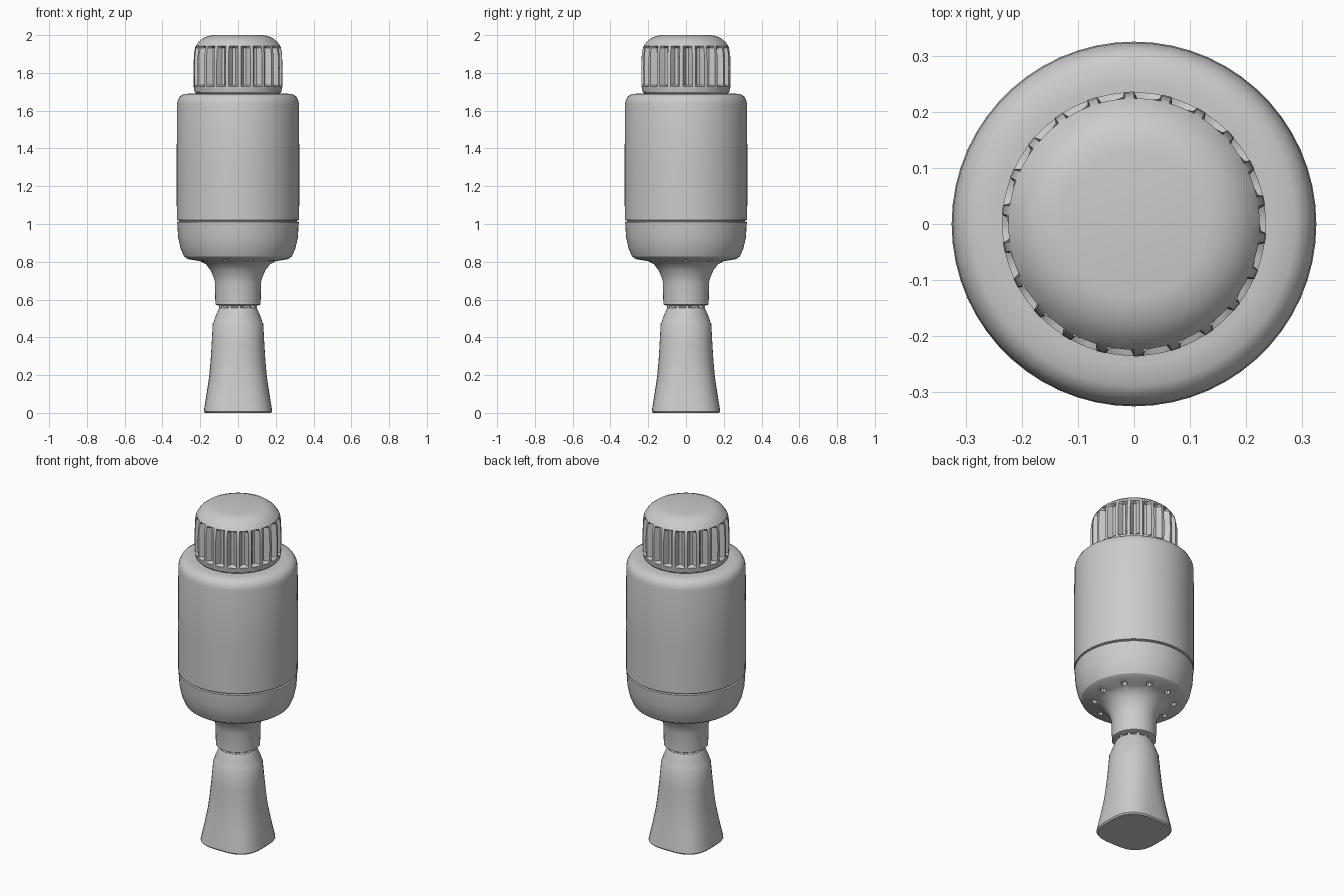
import bpy, bmesh
from math import cos, sin, pi, radians

if "Cube" in bpy.data.objects:
    bpy.data.objects.remove(bpy.data.objects["Cube"])


def lathe(name, profile, seg=48, shape=None, smooth=30):
    """Closed turned solid; profile runs bottom to top as (radius, z).
    shape(row, column, angle, radius) may alter the radius."""
    bm = bmesh.new()
    rings = []
    for i, (r, z) in enumerate(profile):
        ring = []
        for k in range(seg):
            a = 2 * pi * k / seg
            rr = shape(i, k, a, r) if shape else r
            ring.append(bm.verts.new((rr * cos(a), rr * sin(a), z)))
        rings.append(ring)
    for lo, hi in zip(rings, rings[1:]):
        for k in range(seg):
            n = (k + 1) % seg
            bm.faces.new((lo[k], lo[n], hi[n], hi[k]))
    bm.faces.new(rings[0][::-1])
    bm.faces.new(rings[-1])
    mesh = bpy.data.meshes.new(name)
    bm.to_mesh(mesh)
    bm.free()
    ob = bpy.data.objects.new(name, mesh)
    bpy.context.collection.objects.link(ob)
    bpy.ops.object.select_all(action='DESELECT')
    ob.select_set(True)
    bpy.context.view_layer.objects.active = ob
    bpy.ops.object.shade_smooth_by_angle(angle=radians(smooth))
    return ob


# Flared handle: rounded-square foot blending to a round top
handle_profile = [(0.174, 0), (0.181, 0.008), (0.178, 0.03), (0.165, 0.11),
                  (0.152, 0.2), (0.145, 0.28), (0.14, 0.36), (0.134, 0.472),
                  (0.128, 0.482), (0.122, 0.505), (0.1, 0.555), (0.085, 0.56)]


def squarish(i, k, a, r):
    z = handle_profile[i][1]
    bulge = 0.13 * max(0, 1 - z / 0.48)
    return r * (1 + bulge * (1 - cos(4 * a)) / 2)


lathe("handle", handle_profile, 40, squarish)

# Narrow toothed joint between handle and head
lathe("neck_joint", [(0.1, 0.545), (0.1, 0.585)], 48,
      lambda i, k, a, r: r if k % 4 < 2 else r - 0.018)

# Lower bowl with collar and flared neck
bowl = lathe("lower_bowl", [
    (0.105, 0.568), (0.12, 0.574), (0.122, 0.69), (0.128, 0.715),
    (0.145, 0.755), (0.17, 0.787), (0.2, 0.803), (0.265, 0.814),
    (0.285, 0.828), (0.304, 0.87), (0.317, 0.93), (0.322, 1.01),
    (0.313, 1.013)], 60)

# Ring of small vent holes beneath the bowl
bm = bmesh.new()
for k in range(10):
    a = 2 * pi * k / 10
    res = bmesh.ops.create_cone(bm, cap_ends=True, segments=10,
                                radius1=0.017, radius2=0.017, depth=0.08)
    bmesh.ops.translate(bm, verts=res["verts"],
                        vec=(0.215 * cos(a), 0.215 * sin(a), 0.798))
mesh = bpy.data.meshes.new("vent_cutter")
bm.to_mesh(mesh)
bm.free()
cutter = bpy.data.objects.new("vent_cutter", mesh)
bpy.context.collection.objects.link(cutter)
cutter.hide_render = True
cutter.hide_set(True)
cut = bowl.modifiers.new("vents", 'BOOLEAN')
cut.object = cutter
cut.operation = 'DIFFERENCE'
cut.solver = 'EXACT'

# Main cylinder with rounded shoulder, a fine seam below it
lathe("main_body", [
    (0.313, 1.013), (0.313, 1.018), (0.324, 1.021), (0.325, 1.3),
    (0.323, 1.635), (0.319, 1.655), (0.308, 1.675), (0.288, 1.688),
    (0.25, 1.691), (0.2, 1.691)], 60)

# Ribbed cap: two columns of each four sink between the slot rows
cap_profile = [(0.215, 1.685), (0.23, 1.7), (0.235, 1.728), (0.235, 1.735),
               (0.236, 1.83), (0.234, 1.9), (0.228, 1.933), (0.224, 1.943),
               (0.207, 1.966), (0.183, 1.985), (0.155, 1.996), (0.13, 2.0)]


def ribs(i, k, a, r):
    return 0.204 if 3 <= i <= 6 and k % 4 < 2 else r


lathe("ribbed_cap", cap_profile, 22 * 4, ribs)
